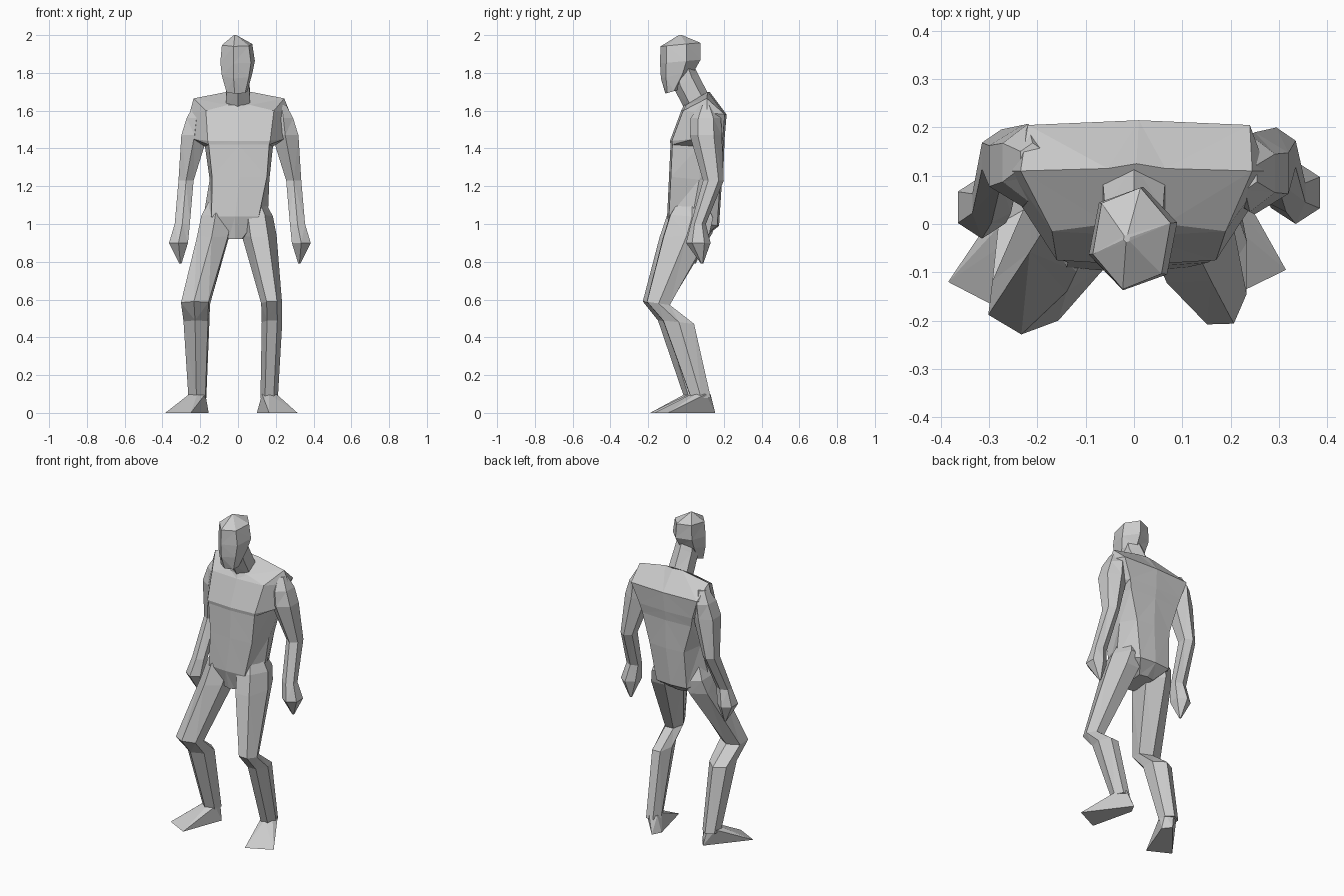
import bpy, bmesh
from math import sin, cos, tau

if "Cube" in bpy.data.objects:
    bpy.data.objects.remove(bpy.data.objects["Cube"])

grey = bpy.data.materials.new("plain grey")
grey.use_nodes = True
grey.diffuse_color = (0.6, 0.6, 0.6, 1)
grey.node_tree.nodes["Principled BSDF"].inputs["Base Color"].default_value = grey.diffuse_color


def finish(name, bm):
    bmesh.ops.recalc_face_normals(bm, faces=bm.faces)
    mesh = bpy.data.meshes.new(name)
    bm.to_mesh(mesh)
    bm.free()
    mesh.materials.append(grey)
    obj = bpy.data.objects.new(name, mesh)
    bpy.context.collection.objects.link(obj)
    return obj


def loft(name, rings):
    """Skin a stack of equal-length point rings and cap both ends."""
    bm = bmesh.new()
    loops = [[bm.verts.new(p) for p in ring] for ring in rings]
    for low, high in zip(loops, loops[1:]):
        for i in range(len(low)):
            j = (i + 1) % len(low)
            quad = bm.faces.new((low[i], low[j], high[j], high[i]))
            bmesh.ops.triangulate(bm, faces=[quad])
    bm.faces.new(loops[0])
    bm.faces.new(loops[-1])
    return finish(name, bm)


def hexagon(x, y, z, rx, ry, tilt=0, turn=0):
    """Six-sided section pointing forward; tilt raises its back."""
    widen = rx / cos(tau / 12)
    points = []
    for k in range(6):
        a = k * tau / 6 + turn
        points.append((x + widen * sin(a), y - ry * cos(a), z - tilt * cos(a)))
    return points


def torso_ring(z_front, z_back, w_front, w_side, w_back, y_front, y_side, y_back, shift=0):
    """Eight-point section: front, flank and back, mirrored about x = shift."""
    half = [(w_front, y_front, z_front),
            (w_side, y_side, (z_front + z_back) / 2),
            (w_back, y_back, z_back)]
    other = [(-x, y, z) for x, y, z in reversed(half)]
    ring = [(0, y_front - 0.01, z_front)] + half + [(0, y_back + 0.01, z_back)] + other
    return [(x + shift, y, z) for x, y, z in ring]


# Trunk from crotch to the base of the neck, with a ledge under the chest
loft("torso", [
    torso_ring(0.92, 0.93, 0.035, 0.05, 0.05, -0.06, 0.02, 0.09, -0.015),
    torso_ring(1.04, 0.99, 0.125, 0.172, 0.105, -0.09, 0.03, 0.165, -0.015),
    torso_ring(1.25, 1.22, 0.145, 0.158, 0.12, -0.08, 0.07, 0.18, 0.008),
    torso_ring(1.42, 1.4, 0.16, 0.18, 0.17, -0.072, 0.07, 0.185, 0.005),
    torso_ring(1.44, 1.46, 0.165, 0.24, 0.185, -0.075, 0.04, 0.195, 0.005),
    torso_ring(1.6, 1.58, 0.18, 0.265, 0.23, -0.015, 0.11, 0.205, 0.01),
    torso_ring(1.63, 1.7, 0.06, 0.24, 0.06, 0.0, 0.11, 0.115, 0.005),
])

# Neck leaning forward into the head
loft("neck", [
    hexagon(0, 0.065, 1.63, 0.065, 0.06, 0.045),
    hexagon(0, 0.0, 1.755, 0.06, 0.06, 0.045),
    hexagon(0, -0.02, 1.82, 0.055, 0.06, 0.02),
])

# Head with a narrow chin and a peaked crown, glancing to its right
HEAD = [
    (-0.005, -0.075, 1.7, 0.05, 0.035, 0.01),
    (-0.005, -0.045, 1.79, 0.073, 0.09, 0.02),
    (-0.002, -0.03, 1.86, 0.083, 0.11, 0.01),
    (-0.005, -0.03, 1.95, 0.073, 0.108, 0.01),
    (-0.015, -0.03, 2.0, 0.006, 0.008, 0),
]
loft("head", [hexagon(*r, turn=-0.22) for r in HEAD])

# Arms: the right one mirrors the left, with its hand swung further forward
ARM = [
    (0.23, 0.105, 1.63, 0.025, 0.035),
    (0.24, 0.105, 1.56, 0.052, 0.08),
    (0.25, 0.105, 1.47, 0.07, 0.085),
    (0.295, 0.145, 1.23, 0.04, 0.055),
    (0.315, 0.065, 1.0, 0.04, 0.04),
    (0.335, 0.065, 0.9, 0.05, 0.065),
    (0.325, 0.085, 0.79, 0.006, 0.006),
]
loft("left_arm", [hexagon(*r) for r in ARM])
loft("right_arm", [hexagon(0.02 - x, y + 0.08 * (z - 1.28), z, rx, ry)
                   for x, y, z, rx, ry in ARM])

# Legs: shared section depths, each side following its own centres and widths
LEG = [  # y, z, half depth, tilt
    (0.035, 1.14, 0.07, 0),
    (0.03, 1.04, 0.13, -0.01),
    (0.0, 0.94, 0.14, 0.01),
    (-0.155, 0.58, 0.07, -0.01),
    (-0.05, 0.48, 0.094, -0.01),
    (0.06, 0.08, 0.06, 0),
]
LEFT = [(0.075, 0.05), (0.095, 0.078), (0.112, 0.08),
        (0.178, 0.048), (0.18, 0.047), (0.165, 0.04)]
RIGHT = [(-0.09, 0.05), (-0.11, 0.08), (-0.13, 0.082),
         (-0.225, 0.073), (-0.22, 0.065), (-0.215, 0.045)]
for name, side, drift, turn in (("left_leg", LEFT, 0.02, -0.5),
                                ("right_leg", RIGHT, -0.01, -0.1)):
    loft(name, [hexagon(x, y + drift * (1 - z), z, rx, ry, tilt, turn)
                for (x, rx), (y, z, ry, tilt) in zip(side, LEG)])


# Wedge-shaped feet turned outwards
def foot(name, sole, ankle):
    bm = bmesh.new()
    for x, y in sole:
        bm.verts.new((x, y, 0))
    for point in hexagon(*ankle):
        bm.verts.new(point)
    bmesh.ops.convex_hull(bm, input=bm.verts)
    return finish(name, bm)


foot("left_foot", [(0.315, -0.095), (0.165, -0.168), (0.1, 0.1), (0.13, 0.155)],
     (0.165, 0.08, 0.1, 0.038, 0.05))
foot("right_foot", [(-0.385, -0.12), (-0.25, -0.19), (-0.155, 0.06), (-0.195, 0.11)],
     (-0.215, 0.045, 0.1, 0.042, 0.05))
